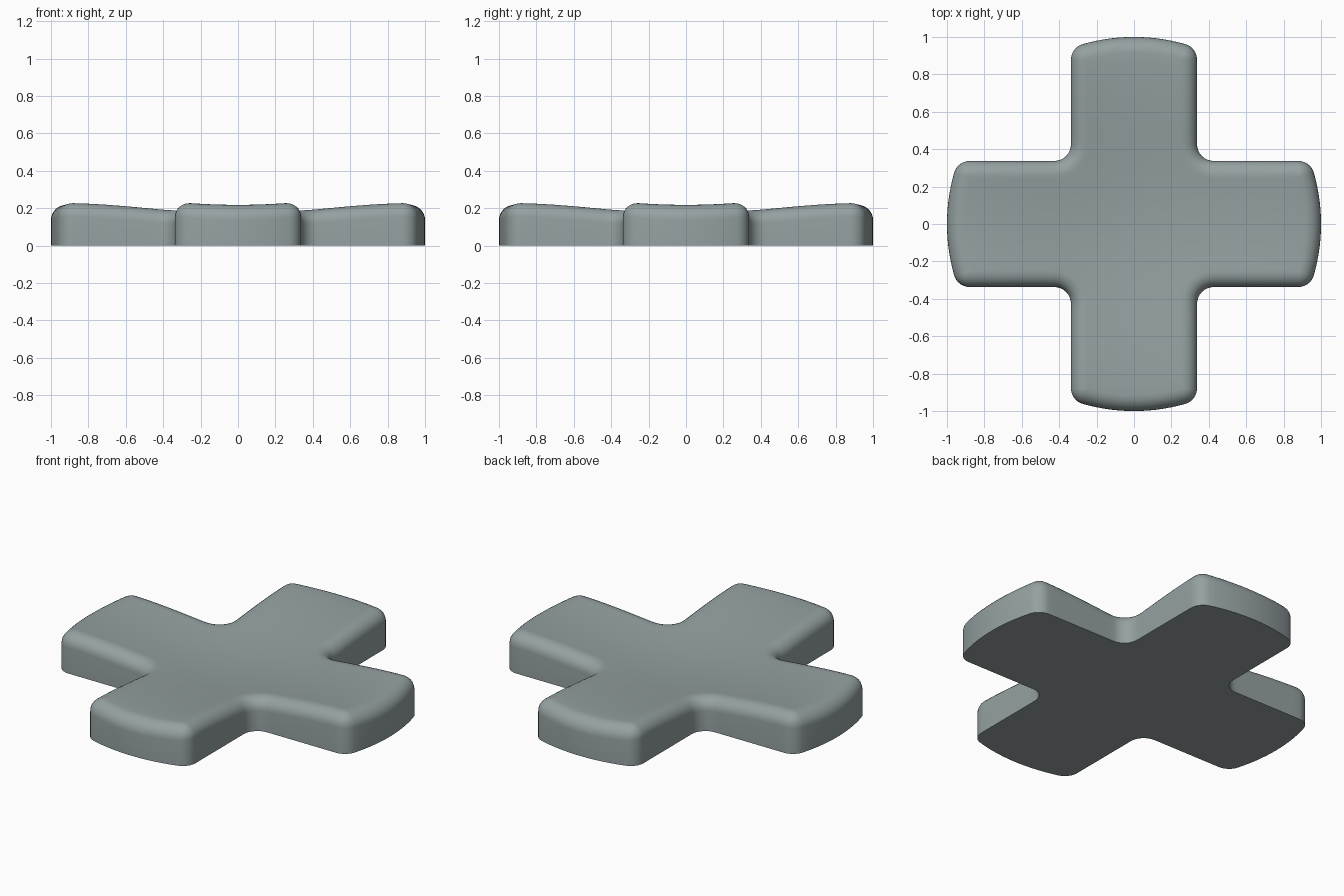
import bpy, bmesh, math

if "Cube" in bpy.data.objects:
    bpy.data.objects.remove(bpy.data.objects["Cube"])

HALF, END_R = 0.337, 1.0      # arm half width, radius of the curved arm ends
FILLET, CORNER = 0.09, 0.085  # inner fillet and outer corner radii
BEVEL_H = 0.08                # height of the rounded top edge


def dish(x, y):
    """Height of the dished top: low in the middle, rising along each arm."""
    g = lambda t: 0.0285 * (1 - math.cos(math.pi * min(abs(t), 0.95) / 0.95))
    return 0.161 + g(x) + g(y)


def arc(cx, cy, r, a0, a1, n):
    return [(cx + r * math.cos(a0 + (a1 - a0) * i / n),
             cy + r * math.sin(a0 + (a1 - a0) * i / n)) for i in range(n + 1)]


def outline(d):
    """Cross outline moved inward by d, built from one arm turned four times."""
    cx = HALF - CORNER
    cy = math.sqrt((END_R - CORNER) ** 2 - cx ** 2)
    tilt = math.atan2(cy, cx)
    f = HALF + FILLET
    x = HALF - d
    side = [(x, f + (cy - f) * i / 10) for i in range(1, 10)]
    corner = arc(cx, cy, CORNER - d, 0, tilt, 6)
    end = arc(0, 0, END_R - d, tilt, math.pi - tilt, 14)[1:-1]
    mirror = [(-px, py) for px, py in reversed(side + corner)]
    fillet = arc(-f, f, FILLET + d, 0, -math.pi / 2, 8)
    arm = side + corner + end + mirror + fillet
    pts = []
    for k in range(4):
        c, s = round(math.cos(k * math.pi / 2)), round(math.sin(k * math.pi / 2))
        pts += [(px * c - py * s, px * s + py * c) for px, py in arm]
    return pts


bm = bmesh.new()
rings = []


def add_ring(points):
    rings.append([bm.verts.new(p) for p in points])


# Upright walls
base = outline(0)
add_ring([(x, y, 0) for x, y in base])

# Rounded top edge
for i in range(9):
    a = i / 8 * math.pi / 2
    add_ring([(x, y, dish(x, y) - BEVEL_H * (1 - math.sin(a)))
              for x, y in outline(0.0845 * (1 - math.cos(a)))])

# Dished top, narrowing to the centre
inner = outline(0.0845)
for i in range(1, 16):
    s = 1 - i / 16
    add_ring([(x * s, y * s, dish(x * s, y * s)) for x, y in inner])

for lo, hi in zip(rings, rings[1:]):
    for i in range(len(lo)):
        j = (i + 1) % len(lo)
        bm.faces.new((lo[i], lo[j], hi[j], hi[i]))
centre = bm.verts.new((0, 0, dish(0, 0)))
last = rings[-1]
for i in range(len(last)):
    bm.faces.new((last[i], last[(i + 1) % len(last)], centre))

# Flat underside
bm.faces.new(list(reversed(rings[0])))
bmesh.ops.recalc_face_normals(bm, faces=bm.faces)

mesh = bpy.data.meshes.new("direction_pad")
bm.to_mesh(mesh)
bm.free()
pad = bpy.data.objects.new("direction_pad", mesh)
bpy.context.collection.objects.link(pad)

grey = bpy.data.materials.new("cool grey")
grey.diffuse_color = (0.30, 0.355, 0.36, 1)
grey.use_nodes = True
grey.node_tree.nodes["Principled BSDF"].inputs["Base Color"].default_value = grey.diffuse_color
mesh.materials.append(grey)

bpy.context.view_layer.objects.active = pad
pad.select_set(True)
bpy.ops.object.shade_smooth_by_angle(angle=math.radians(40))
